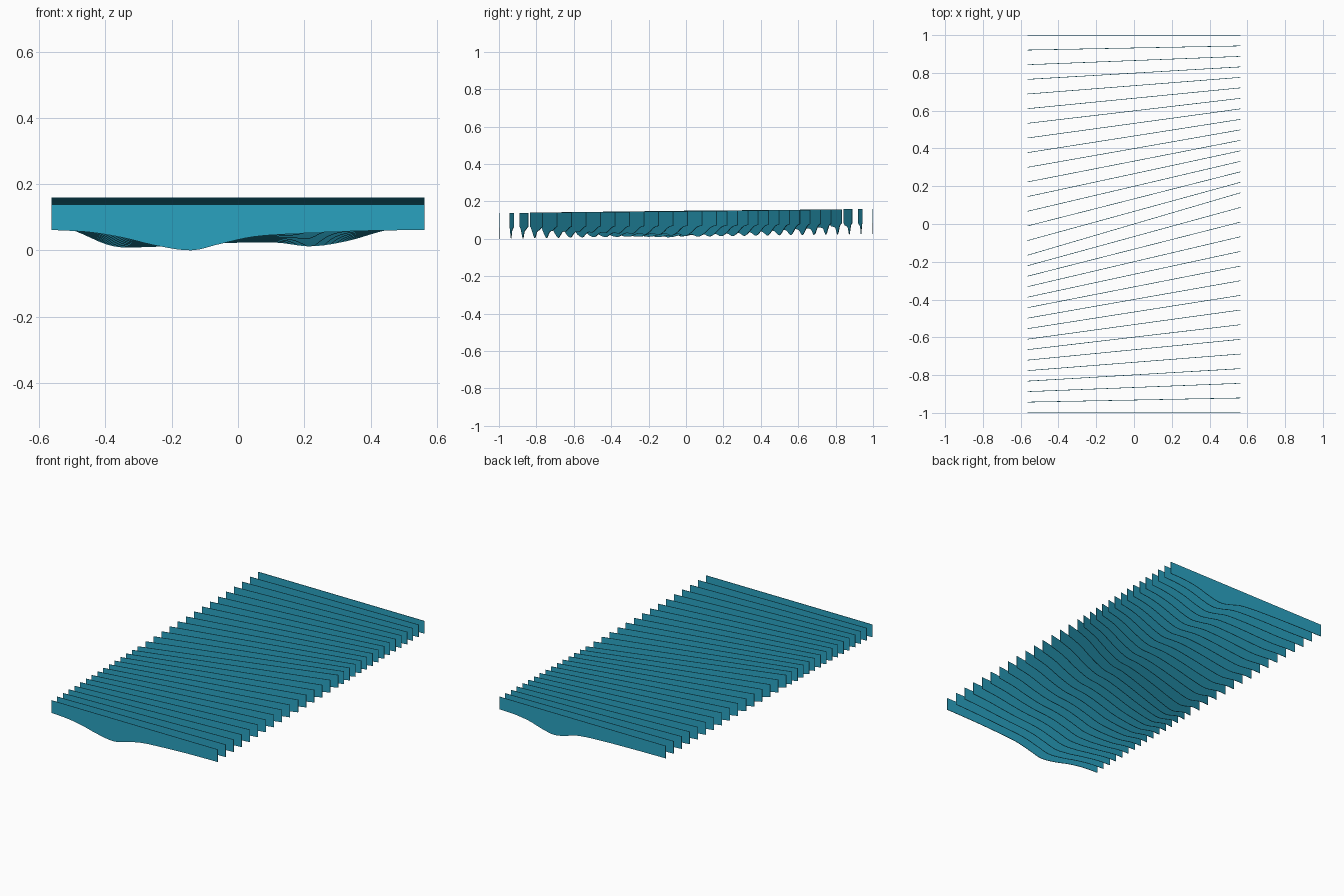
import bpy
import bmesh

cube = bpy.data.objects.get("Cube")
if cube:
    bpy.data.objects.remove(cube, do_unlink=True)

COUNT = 31
HALF_W = 0.5625
THICK = 0.003
SKEW = 0.165      # how far the middle fin's ends shift along y
SAMPLES = 48

# Single colour for every fin
teal = bpy.data.materials.new("teal")
teal.use_nodes = True
colour = (0.023, 0.36, 0.53, 1)
teal.diffuse_color = colour
teal.node_tree.nodes["Principled BSDF"].inputs["Base Color"].default_value = colour

# Depth of the lower edge below the straight strip: (x, depth)
FRONT = [(-.57, 0), (-.45, .007), (-.35, .023), (-.25, .047), (-.14, .062),
         (-.06, .044), (.04, .022), (.15, .013), (.35, .004), (.57, 0)]
MIDDLE = [(-.57, 0), (-.5, .012), (-.38, .06), (-.27, .063), (-.15, .056),
          (0, .05), (.12, .05), (.22, .061), (.33, .045), (.45, .012), (.57, 0)]
BACK = [(-.57, 0), (-.35, .003), (-.1, .01), (.04, .022), (.12, .045),
        (.19, .058), (.27, .044), (.36, .018), (.46, .004), (.57, 0)]


def smooth_curve(points, x):
    """Cubic Hermite interpolation through the control points."""
    def slope(i):
        a, b = points[max(i - 1, 0)], points[min(i + 1, len(points) - 1)]
        return (b[1] - a[1]) / (b[0] - a[0])
    for i in range(len(points) - 1):
        (x0, d0), (x1, d1) = points[i], points[i + 1]
        if x <= x1:
            w = x1 - x0
            t = (x - x0) / w
            s = t * t * (3 - 2 * t)
            return (d0 + (d1 - d0) * s + slope(i) * w * t * (1 - t) ** 2
                    - slope(i + 1) * w * t * t * (1 - t))
    return 0


def depth(x, v):
    """Blend front, middle and back profiles; v runs from 0 to 1."""
    t = abs(2 * v - 1)
    end = FRONT if v < 0.5 else BACK
    return smooth_curve(end, x) * t + smooth_curve(MIDDLE, x) * (1 - t)


def make_fin(i):
    v = i / (COUNT - 1)
    limit = 1 - THICK / 2
    y_mid = (2 * v - 1) * limit
    skew = SKEW * (1 - abs(2 * v - 1))
    top = 0.138 + 0.022 * v
    bm = bmesh.new()
    rows = []
    for k in range(SAMPLES + 1):
        u = 2 * k / SAMPLES - 1
        x = u * HALF_W
        y = y_mid + u * skew
        low = max(top - 0.076 - depth(x, v), 0)
        rows.append([bm.verts.new((x, y + dy, z)) for dy, z in
                     ((-THICK / 2, low), (THICK / 2, low),
                      (THICK / 2, top), (-THICK / 2, top))])
    for a, b in zip(rows, rows[1:]):
        for j in range(4):
            n = (j + 1) % 4
            bm.faces.new((a[j], a[n], b[n], b[j]))
    bm.faces.new(rows[0])
    bm.faces.new(rows[-1])
    bmesh.ops.recalc_face_normals(bm, faces=bm.faces)
    mesh = bpy.data.meshes.new(f"fin_{i + 1}")
    bm.to_mesh(mesh)
    bm.free()
    mesh.materials.append(teal)
    bpy.context.collection.objects.link(bpy.data.objects.new(mesh.name, mesh))


# Row of hanging fins from front to back
for index in range(COUNT):
    make_fin(index)
